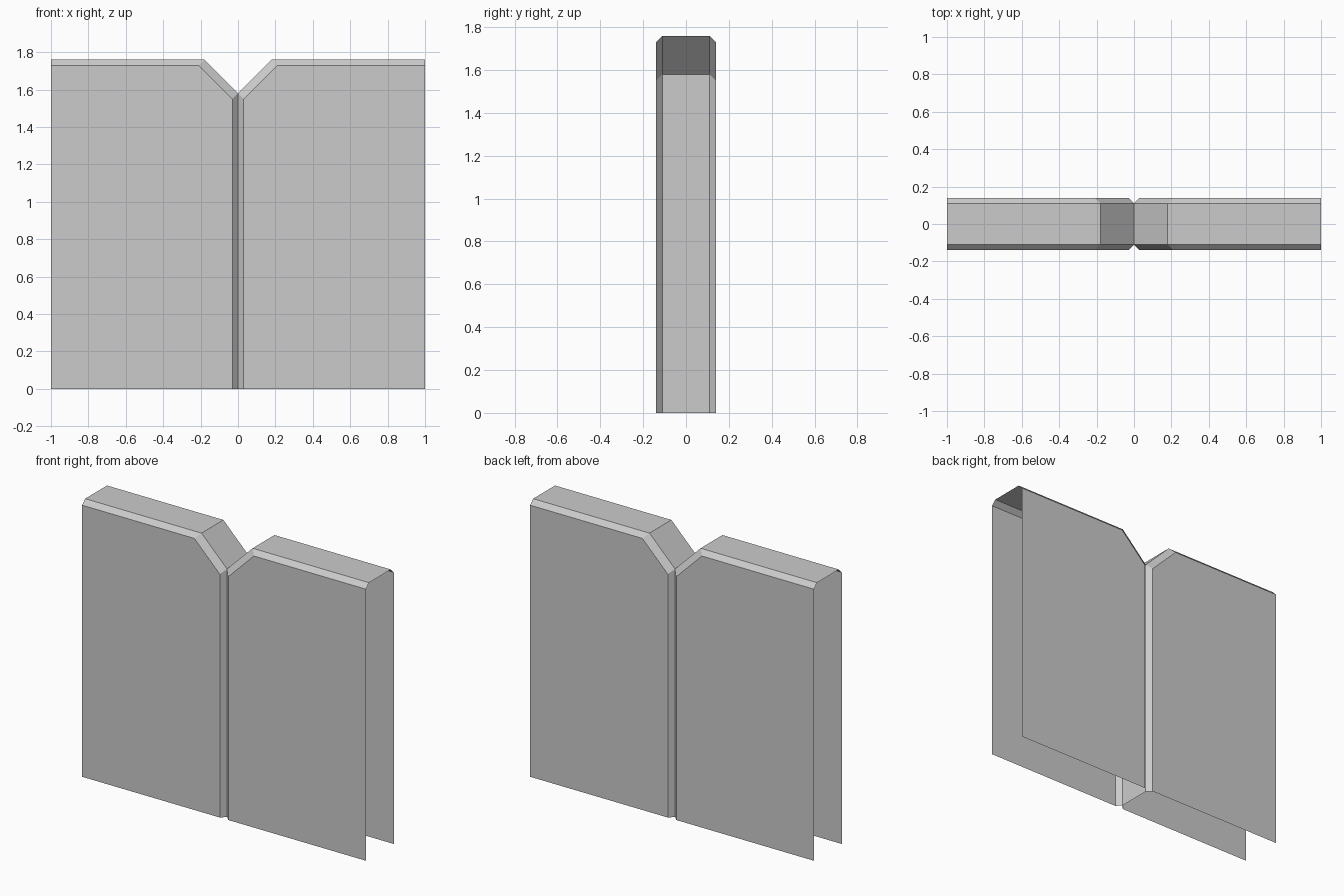
import bpy
import bmesh

cube = bpy.data.objects.get("Cube")
if cube:
    bpy.data.objects.remove(cube, do_unlink=True)

# One plain grey for the whole panel
grey = bpy.data.materials.new("light_grey")
grey.use_nodes = True
colour = (0.6, 0.6, 0.6, 1)
grey.diffuse_color = colour
grey.node_tree.nodes["Principled BSDF"].inputs["Base Color"].default_value = colour

HALF_DEPTH, BEVEL = 0.14, 0.03

# Edge outline (x, z): seam foot, notch bottom, notch shoulder, outer end
EDGE = [(0, 0), (0, 1.58), (0.18, 1.76), (1, 1.76)]
# The same outline set in by the bevel, bounding the broad faces
FACE = [(BEVEL, 0), (BEVEL, 1.55), (0.21, 1.73), (1, 1.73)]


def half_shell(name, side):
    """Bevelled panel half, open at the bottom and the outer end."""
    bm = bmesh.new()

    def row(points, y):
        return [bm.verts.new((side * x, y, z)) for x, z in points]

    inner = HALF_DEPTH - BEVEL
    rows = [row(FACE, -HALF_DEPTH), row(EDGE, -inner),
            row(EDGE, inner), row(FACE, HALF_DEPTH)]
    # Front bevel, rim and back bevel strips
    strips = []
    for a, b in zip(rows, rows[1:]):
        for i in range(len(a) - 1):
            strips.append(bm.faces.new((a[i], a[i + 1], b[i + 1], b[i])))
    # Broad front and back faces, closed by the lower outer corner
    for r, y in ((rows[0], -HALF_DEPTH), (rows[-1], HALF_DEPTH)):
        corner = bm.verts.new((side, y, 0))
        bm.faces.new(r + [corner])
    # Point every face outward from the middle of the half
    bm.normal_update()
    for f in bm.faces:
        out = f.calc_center_median()
        out.x -= side * 0.6
        out.z -= 0.8
        if f.normal.dot(out) < 0:
            f.normal_flip()
    mesh = bpy.data.meshes.new(name)
    bm.to_mesh(mesh)
    bm.free()
    mesh.materials.append(grey)
    obj = bpy.data.objects.new(name, mesh)
    bpy.context.collection.objects.link(obj)


half_shell("left_panel", 1)
half_shell("right_panel", -1)
